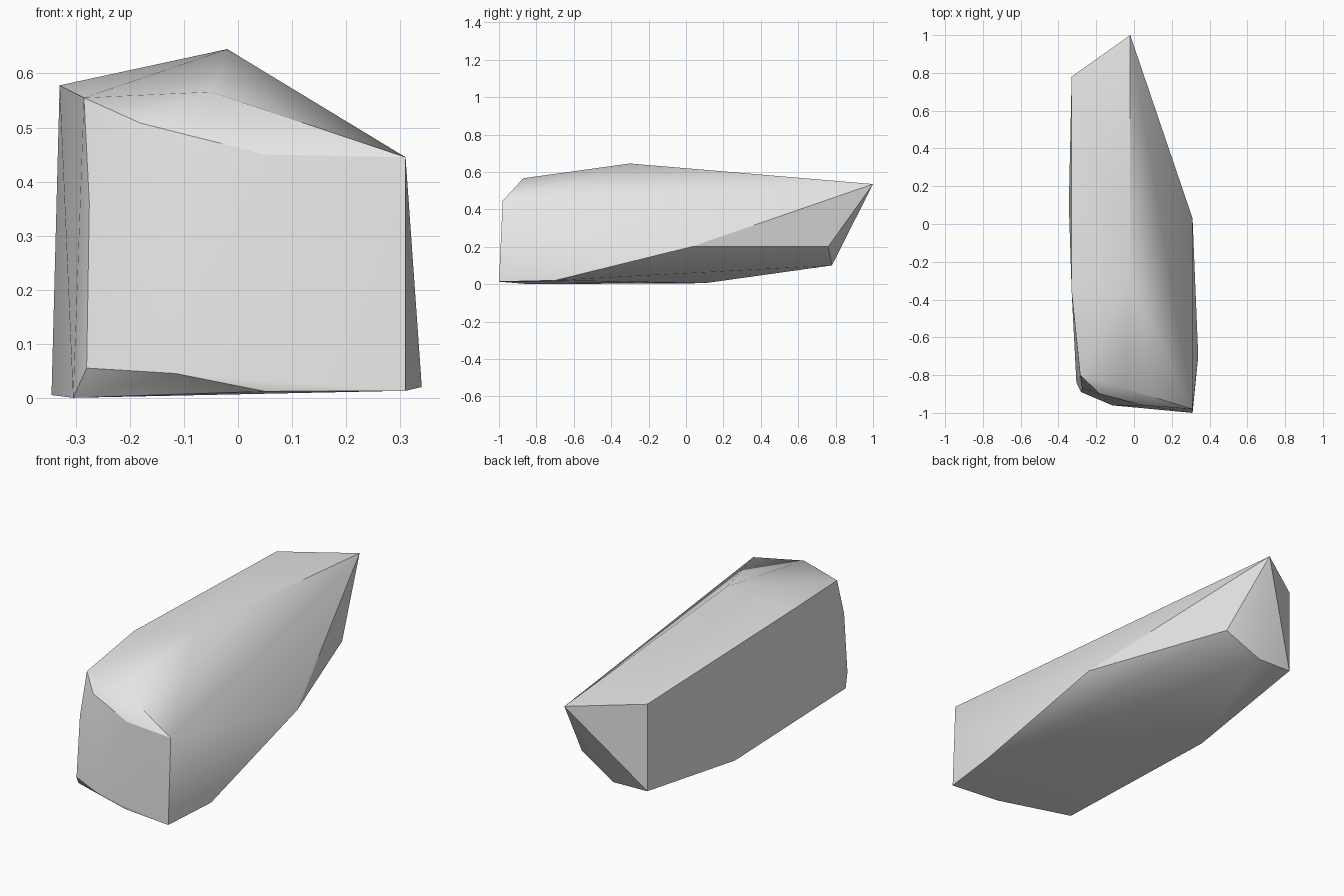
import bpy
import bmesh
import math

# Remove the default object
default_object = bpy.data.objects.get("Cube")
if default_object:
    bpy.data.objects.remove(default_object, do_unlink=True)


def make_material(name, colour):
    """One flat colour, for the viewport and for renders."""
    material = bpy.data.materials.new(name)
    material.use_nodes = True
    material.diffuse_color = colour
    shader = material.node_tree.nodes["Principled BSDF"]
    shader.inputs["Base Color"].default_value = colour
    shader.inputs["Roughness"].default_value = 0.8
    return material


def make_boulder(name, corner_groups, material):
    """Wrap a faceted convex stone around groups of corners."""
    mesh = bpy.data.meshes.new(name)
    bm = bmesh.new()
    for group in corner_groups:
        for corner in group:
            bm.verts.new(corner)
    hull = bmesh.ops.convex_hull(bm, input=list(bm.verts))
    # Drop any corner that ended up inside the hull
    loose = [v for v in bm.verts if not v.link_faces]
    bmesh.ops.delete(bm, geom=loose, context="VERTS")
    bmesh.ops.recalc_face_normals(bm, faces=list(bm.faces))
    bm.to_mesh(mesh)
    bm.free()
    mesh.materials.append(material)
    stone = bpy.data.objects.new(name, mesh)
    bpy.context.collection.objects.link(stone)
    return stone


# Ridge along the top, ending in the pointed back tip
top_ridge = [
    (-0.02, 1.0, 0.535), (-0.02, -0.3, 0.645),
    (-0.33, 0.78, 0.545), (-0.33, -0.36, 0.578),
]

# Upper rim and bulge of the blunt front face
front_rim = [
    (-0.285, -0.8, 0.555), (-0.05, -0.87, 0.566), (0.31, -0.98, 0.445),
    (-0.18, -0.9, 0.508), (0.05, -0.96, 0.45), (-0.275, -0.87, 0.36),
]

# Chipped lower edge of the front face
front_foot = [
    (-0.28, -0.89, 0.055), (-0.115, -0.96, 0.045),
    (0.05, -0.97, 0.012), (0.31, -1.0, 0.013), (-0.305, -0.84, 0.0),
]

# Flanks and the underside, rising towards the back
flanks = [
    (0.34, -0.7, 0.02), (0.31, 0.03, 0.2), (0.05, 0.76, 0.2),
    (-0.14, 0.78, 0.1), (-0.33, 0.78, 0.105), (-0.345, 0.1, 0.005),
]

grey_stone = make_material("grey stone", (0.8, 0.8, 0.8, 1.0))
boulder = make_boulder(
    "boulder", [top_ridge, front_rim, front_foot, flanks], grey_stone)

# Soft shading within each broad facet, crisp creases between them
bpy.ops.object.select_all(action="DESELECT")
boulder.select_set(True)
bpy.context.view_layer.objects.active = boulder
bpy.ops.object.shade_smooth_by_angle(angle=math.radians(30))
